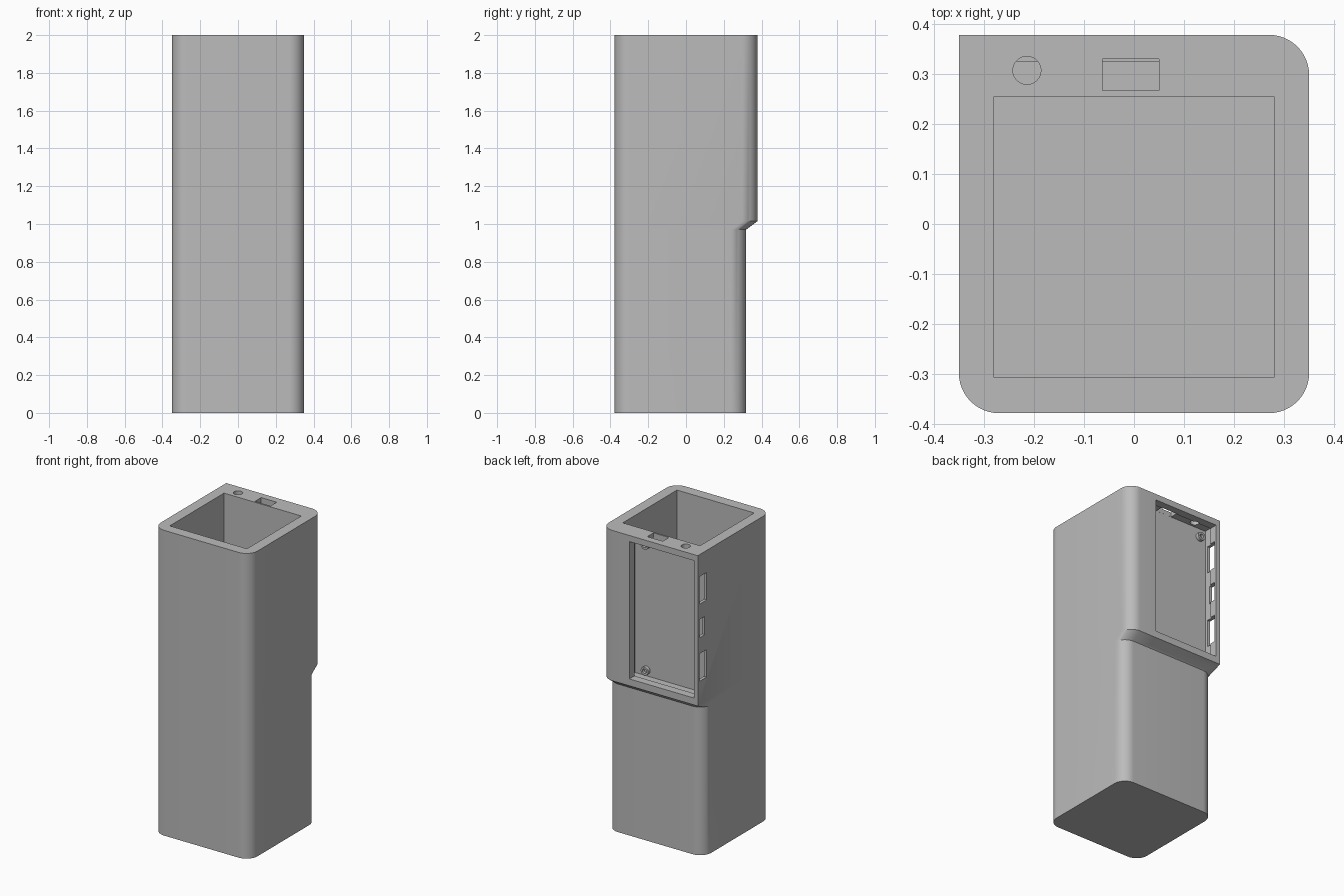
import bpy, bmesh, math
from mathutils import Matrix

if "Cube" in bpy.data.objects:
    bpy.data.objects.remove(bpy.data.objects["Cube"])

grey = bpy.data.materials.new("plain grey plastic")
grey.use_nodes = True
grey.diffuse_color = (0.5, 0.5, 0.5, 1)
grey.node_tree.nodes["Principled BSDF"].inputs["Base Color"].default_value = (0.5, 0.5, 0.5, 1)

ARC = 12
HALF_W, HALF_D = 0.35, 0.378


def make_object(name, bm):
    bmesh.ops.recalc_face_normals(bm, faces=bm.faces)
    mesh = bpy.data.meshes.new(name)
    bm.to_mesh(mesh)
    bm.free()
    mesh.materials.append(grey)
    obj = bpy.data.objects.new(name, mesh)
    bpy.context.collection.objects.link(obj)
    return obj


def outline(back, sharp_radius):
    """Rounded rectangle, counter-clockwise from the back left corner."""
    pts = []
    corners = ((1, back, 0.08), (-1, back, sharp_radius), (-1, -HALF_D, 0.08), (1, -HALF_D, 0.08))
    for i, (sx, y, r) in enumerate(corners):
        cx = sx * (HALF_W - r)
        cy = y - math.copysign(r, y)
        for k in range(ARC + 1):
            a = math.pi / 2 * (i + k / ARC)
            pts.append((cx + r * math.cos(a), cy + r * math.sin(a)))
    return pts


def box(name, x, y, z):
    bm = bmesh.new()
    bmesh.ops.create_cube(bm, size=1)
    for v in bm.verts:
        for axis, (lo, hi) in enumerate((x, y, z)):
            v.co[axis] = hi if v.co[axis] > 0 else lo
    return make_object(name, bm)


def cylinder(name, radius, depth, centre, along_y=False):
    bm = bmesh.new()
    turn = Matrix.Rotation(math.pi / 2, 4, 'X') if along_y else Matrix()
    bmesh.ops.create_cone(bm, cap_ends=True, segments=32, radius1=radius, radius2=radius,
                          depth=depth, matrix=Matrix.Translation(centre) @ turn)
    return make_object(name, bm)


def cut(target, cutter):
    cutter.hide_render = True
    mod = target.modifiers.new("cut", 'BOOLEAN')
    mod.operation = 'DIFFERENCE'
    mod.solver = 'EXACT'
    mod.object = cutter
    bpy.context.view_layer.objects.active = target
    bpy.ops.object.modifier_apply(modifier=mod.name)
    bpy.data.objects.remove(cutter)


def smooth(obj):
    bpy.ops.object.select_all(action='DESELECT')
    obj.select_set(True)
    bpy.context.view_layer.objects.active = obj
    bpy.ops.object.shade_smooth_by_angle(angle=math.radians(30))


# Body: slim lower half flaring out to a deeper upper half
bm = bmesh.new()
lower, upper = outline(0.318, 0.08), outline(HALF_D, 0.0001)
rings = [[bm.verts.new((x, y, z)) for x, y in pts]
         for pts, z in ((lower, 0), (lower, 0.97), (upper, 1.015), (upper, 2))]
count = len(lower)
for a, b in zip(rings, rings[1:]):
    for i in range(count):
        j = (i + 1) % count
        bm.faces.new((a[i], a[j], b[j], b[i]))
bm.faces.new(rings[0][::-1])
bm.faces.new(rings[-1])
bmesh.ops.remove_doubles(bm, verts=bm.verts, dist=0.0005)
body = make_object("body", bm)

# Main well, open at the top
cut(body, box("well_cutter", (-0.28, 0.28), (-0.307, 0.255), (0.07, 2.1)))

# Rear compartment with a lip around its opening
cut(body, box("opening_cutter", (-0.321, 0.146), (0.30, 0.5), (1.06, 1.96)))
cut(body, box("chamber_cutter", (-0.33, 0.185), (0.266, 0.325), (1.05, 1.97)))

# Openings from the top into the compartment
cut(body, box("top_slot_cutter", (-0.063, 0.05), (0.2665, 0.33), (1.9, 2.1)))
cut(body, cylinder("top_hole_cutter", 0.028, 0.2, (-0.214, 0.307, 2.0)))

# Ports through the right side wall
for z, half, y_in in ((1.765, 0.09, 0.286), (1.515, 0.06, 0.306), (1.26, 0.09, 0.286)):
    cut(body, box("port_cutter", (-0.4, -0.31), (y_in, 0.36), (z - half, z + half)))
smooth(body)

# Hollow mounting posts in the compartment corners
for x, side in ((-0.285, "right"), (0.1, "left")):
    for z, level in ((1.088, "lower"), (1.912, "upper")):
        post = cylinder(f"{level}_{side}_post", 0.027, 0.024, (x, 0.276, z), True)
        cut(post, cylinder("bore_cutter", 0.014, 0.03, (x, 0.285, z), True))
        smooth(post)
